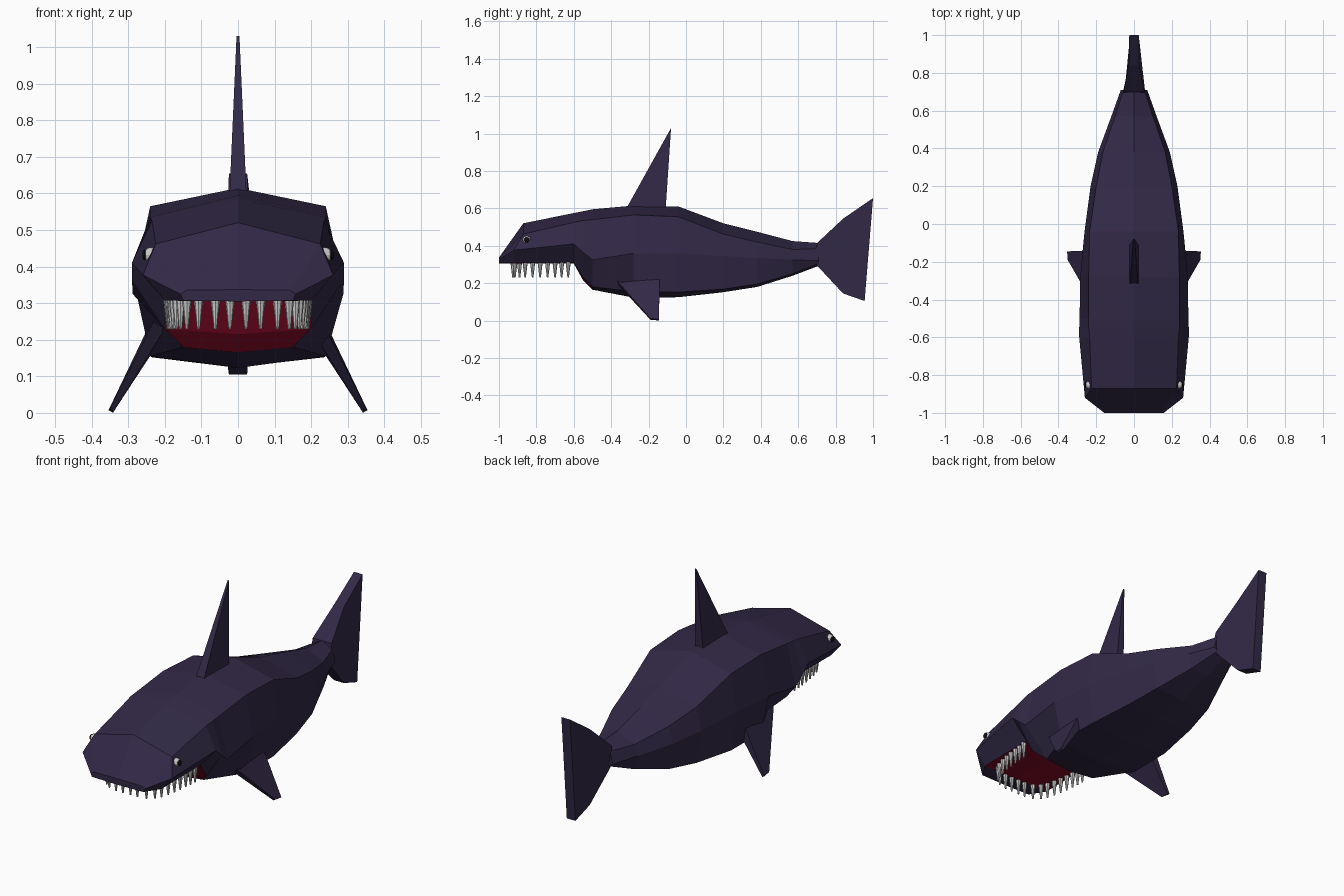
import bpy, bmesh, math
from mathutils import Vector

if "Cube" in bpy.data.objects:
    bpy.data.objects.remove(bpy.data.objects["Cube"])


def material(name, rgb):
    m = bpy.data.materials.new(name)
    m.diffuse_color = (*rgb, 1)
    m.use_nodes = True
    m.node_tree.nodes["Principled BSDF"].inputs["Base Color"].default_value = m.diffuse_color
    return m


SKIN = material("skin", (0.032, 0.022, 0.062))
MOUTH = material("mouth_red", (0.22, 0.003, 0.018))
BLACK = material("pupil_black", (0.005, 0.005, 0.005))


def finish(bm, name, *mats):
    bmesh.ops.recalc_face_normals(bm, faces=bm.faces)
    me = bpy.data.meshes.new(name)
    bm.to_mesh(me)
    bm.free()
    for m in mats:
        me.materials.append(m)
    ob = bpy.data.objects.new(name, me)
    bpy.context.collection.objects.link(ob)
    return ob


def slab(name, points, normal):
    """Flat fin: points are (x, y, z, half thickness) around its outline."""
    bm = bmesh.new()
    n = Vector(normal).normalized()
    sides = [[bm.verts.new(Vector(p[:3]) + n * (p[3] * s)) for p in points] for s in (1, -1)]
    for ring in sides:
        bm.faces.new(ring)
    for i in range(len(points)):
        j = (i + 1) % len(points)
        bm.faces.new((sides[0][i], sides[0][j], sides[1][j], sides[1][i]))
    return finish(bm, name, SKIN)


# Body: eight-sided sections
# y top, y low, ridge z, shoulder x z, flank x z, belly x z, keel z
sections = [
    (-1.00, -1.00, .337, .14, .336, .157, .325, .15, .307, .305),
    (-.87, -.92, .52, .225, .462, .26, .377, .20, .307, .305),
    (-.60, -.60, .575, .235, .525, .29, .41, .20, .31, .305),
    (-.55, -.55, .585, .24, .535, .29, .365, .20, .23, .215),
    (-.50, -.50, .595, .24, .54, .288, .325, .15, .18, .165),
    (-.28, -.28, .615, .24, .565, .285, .36, .24, .155, .123),
    (-.04, -.04, .61, .235, .555, .262, .36, .235, .152, .125),
    (.20, .20, .52, .20, .462, .23, .345, .20, .168, .152),
    (.38, .38, .475, .165, .42, .19, .335, .165, .195, .18),
    (.57, .57, .425, .10, .38, .12, .325, .10, .25, .24),
    (.71, .71, .415, .055, .385, .07, .32, .05, .305, .293),
]
bm = bmesh.new()
rings = []
for yt, yl, zt, xa, za, xb, zb, xd, zd, ze in sections:
    pts = [(0, yt, zt), (xa, yt, za), (xb, yl, zb), (xd, yl, zd), (0, yl, ze),
           (-xd, yl, zd), (-xb, yl, zb), (-xa, yt, za)]
    rings.append([bm.verts.new(p) for p in pts])
for r in range(len(rings) - 1):
    for i in range(8):
        j = (i + 1) % 8
        f = bm.faces.new((rings[r][i], rings[r][j], rings[r + 1][j], rings[r + 1][i]))
        f.material_index = 1 if 1 <= r <= 3 and i in (3, 4) else 0
bm.faces.new(rings[0])
bm.faces.new(rings[-1])
finish(bm, "body", SKIN, MOUTH)

# Tail fin
slab("tail_fin", [(0, .70, .414, .055), (0, .84, .545, .028), (0, 1.0, .655, .025),
                  (0, .955, .105, .025), (0, .84, .145, .028), (0, .70, .295, .05),
                  (0, .69, .35, .06)], (1, 0, 0))

# Dorsal fin
slab("dorsal_fin", [(0, -.33, .58, .024), (0, -.08, 1.03, .004),
                    (0, -.11, .58, .024)], (1, 0, 0))

for side, label in ((1, "right"), (-1, "left")):
    # Pectoral fin
    slab(label + "_pectoral_fin",
         [(side * .215, -.40, .24, .018), (side * .345, -.19, .008, .007),
          (side * .348, -.145, .004, .007), (side * .215, -.14, .24, .025)],
         (side * .87, 0, .49))

    # Eye and pupil
    for name, x, r, flat, mat in (("eye", .238, .021, 1, None), ("pupil", .256, .015, .4, BLACK)):
        bm = bmesh.new()
        bmesh.ops.create_uvsphere(bm, u_segments=10, v_segments=6, radius=r)
        bmesh.ops.scale(bm, vec=(flat, 1, 1), verts=bm.verts)
        bmesh.ops.translate(bm, vec=(side * x, -.852, .432), verts=bm.verts)
        finish(bm, label + "_" + name, *([mat] if mat else []))

# Teeth around the upper jaw
arch = [(.022, -.925), (.062, -.925), (.108, -.915), (.14, -.89), (.157, -.86), (.168, -.82),
        (.176, -.78), (.182, -.74), (.186, -.70), (.189, -.665), (.191, -.63)]
bm = bmesh.new()
for x, y in arch:
    for s in (1, -1):
        made = bmesh.ops.create_cone(bm, cap_ends=True, segments=8, radius1=.004,
                                     radius2=.014, depth=.085)
        bmesh.ops.translate(bm, vec=(s * x, y, .272), verts=made["verts"])
finish(bm, "teeth")
